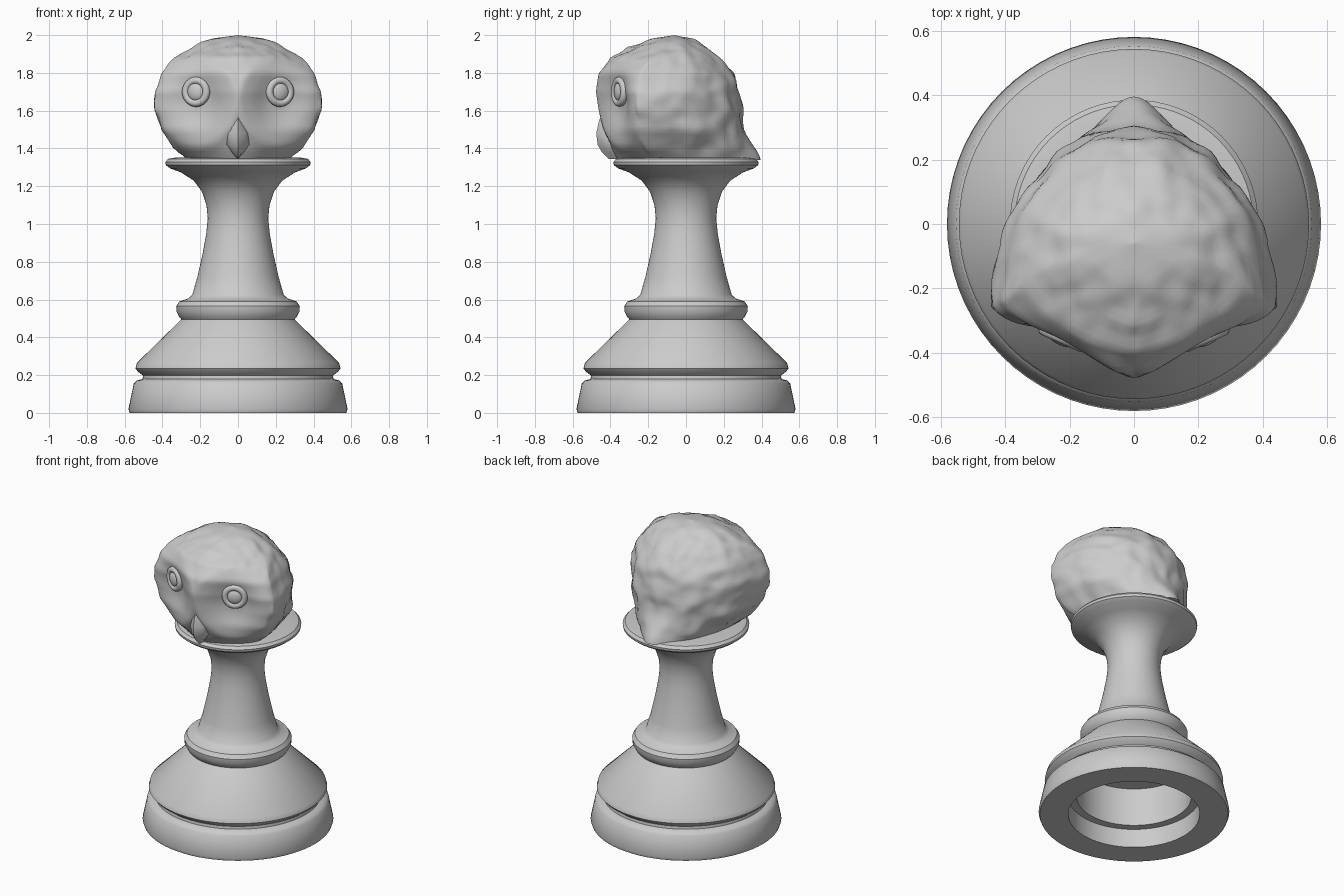
import bpy, bmesh, math
from mathutils import Vector, noise

if "Cube" in bpy.data.objects:
    bpy.data.objects.remove(bpy.data.objects["Cube"])


def loft(name, rings, closed=True, angle=35):
    """Skin a list of point rings into one mesh object."""
    bm = bmesh.new()
    rows = [[bm.verts.new(p) for p in ring] for ring in rings]
    n = len(rows[0])
    for a, b in zip(rows, rows[1:]):
        for i in range(n if closed else n - 1):
            j = (i + 1) % n
            bm.faces.new((a[i], a[j], b[j], b[i]))
    bmesh.ops.remove_doubles(bm, verts=bm.verts, dist=0.0004)
    bmesh.ops.recalc_face_normals(bm, faces=bm.faces)
    me = bpy.data.meshes.new(name)
    bm.to_mesh(me)
    bm.free()
    ob = bpy.data.objects.new(name, me)
    bpy.context.collection.objects.link(ob)
    smooth(ob, angle)
    return ob


def smooth(ob, angle):
    bpy.ops.object.select_all(action='DESELECT')
    ob.select_set(True)
    bpy.context.view_layer.objects.active = ob
    bpy.ops.object.shade_smooth_by_angle(angle=math.radians(angle))


def table(z, values):
    """Smoothly interpolate a head measurement at height z."""
    for i in range(len(LEVELS) - 1):
        if z <= LEVELS[i + 1] or i == len(LEVELS) - 2:
            t = (z - LEVELS[i]) / (LEVELS[i + 1] - LEVELS[i])
            return values[i] + (values[i + 1] - values[i]) * t


def step(t):
    t = max(0.0, min(1.0, t))
    return t * t * (3 - 2 * t)


# Turned pedestal with stepped hollow underneath
profile = [(0, .40), (.35, .38), (.35, .125), (.40, .125), (.40, 0),
           (.573, 0), (.58, .02), (.552, .155), (.535, .172), (.505, .18),
           (.503, .198), (.53, .218), (.543, .235), (.535, .265),
           (.31, .485), (.30, .495), (.31, .507), (.325, .535), (.327, .565),
           (.31, .59), (.265, .605), (.242, .625), (.215, .72), (.188, .84),
           (.168, .95), (.16, 1.03), (.167, 1.1), (.19, 1.17), (.235, 1.23),
           (.30, 1.272), (.36, 1.295), (.382, 1.312), (.385, 1.328),
           (.37, 1.345), (.33, 1.352), (0, 1.355)]
SEG = 72
loft("pedestal", [[(r * math.cos(k * math.tau / SEG), r * math.sin(k * math.tau / SEG), z)
                   for k in range(SEG)] for r, z in profile])

# Owl head: stacked sections with half width, front, back and widest y
LEVELS = [1.34, 1.40, 1.50, 1.60, 1.70, 1.80, 1.88, 1.94, 1.98, 2.0]
WIDTH = [.27, .33, .41, .435, .44, .405, .335, .245, .145, 0]
FRONT = [-.36, -.40, -.43, -.45, -.465, -.455, -.40, -.30, -.19, -.06]
BACK = [.35, .335, .31, .30, .285, .25, .18, .11, .03, -.06]
WIDEST = [-.16, -.20, -.23, -.24, -.24, -.22, -.17, -.12, -.08, -.06]


def head_point(z, a):
    w, f, b, c = (table(z, t) for t in (WIDTH, FRONT, BACK, WIDEST))
    s, k = math.sin(a), math.cos(a)
    if k > 0:
        e = 1.33
        p = Vector((math.copysign(abs(s) ** e, s) * w, c - (c - f) * k ** e, z))
    else:
        p = Vector((s * w, c - (b - c) * k, z))
    # feather lumps, mirrored left to right, kept off the face
    face = step((k - .05) / .25) * step((1.9 - z) / .06)
    q = Vector((abs(p.x), p.y, p.z))
    lump = noise.noise(q * 9) * .016 + noise.noise(q * 17) * .008
    out = Vector((p.x, p.y + .05, (p.z - 1.62) * .9)).normalized()
    p += out * lump * (1 - face) * step((2.0 - z) / .04) * step((z - 1.34) / .06)
    # sunken facial discs
    if k > 0:
        d = math.hypot((abs(p.x) - .23) / .21, (z - 1.65) / .225)
        p += Vector((-math.copysign(.3, p.x), .95, 0)) * .062 * (1 - step((d - .15) / .85))
        p.y -= .012 * math.exp(-((d - 1.08) / .14) ** 2) * step((1.9 - z) / .1)
    # pointed nape at the back of the neck
    else:
        p.y += .045 * math.exp(-(p.x / .08) ** 2) * step((1.5 - z) / .15)
    return p


ROWS, COLS = 46, 112
heights = [1.34 + .66 * math.sin(i / ROWS * math.pi / 2) for i in range(ROWS + 1)]
rings = [[head_point(z, k * math.tau / COLS) for k in range(COLS)] for z in heights]
rings.insert(0, [Vector((0, -.02, 1.34))] * COLS)
loft("head", rings, angle=40)

# Hooked beak
beak = [(1.60, -.44, .012), (1.54, -.462, .04), (1.48, -.475, .065),
        (1.42, -.468, .06), (1.38, -.445, .035), (1.345, -.41, .003)]
loft("beak", [[(0, y, z), (.6 * w, y + .025, z), (w, y + .07, z), (.7 * w, y + .13, z),
               (-.7 * w, y + .13, z), (-w, y + .07, z), (-.6 * w, y + .025, z)]
              for z, y, w in beak], angle=45)

# Eyes: raised rim with domed pupil on each side
for side, label in ((-1, "left"), (1, "right")):
    pos = Vector((side * .222, -.352, 1.70))
    rot = (math.pi / 2, 0, side * math.radians(24))
    bpy.ops.mesh.primitive_torus_add(major_segments=32, minor_segments=10, major_radius=.06,
                                     minor_radius=.02, location=pos, rotation=rot)
    rim = bpy.context.object
    rim.name = label + "_eye_rim"
    smooth(rim, 60)
    bpy.ops.mesh.primitive_uv_sphere_add(segments=24, ring_count=12, radius=.05,
                                         location=pos, rotation=rot)
    pupil = bpy.context.object
    pupil.name = label + "_pupil"
    pupil.scale = (1, 1, .5)
    smooth(pupil, 60)
